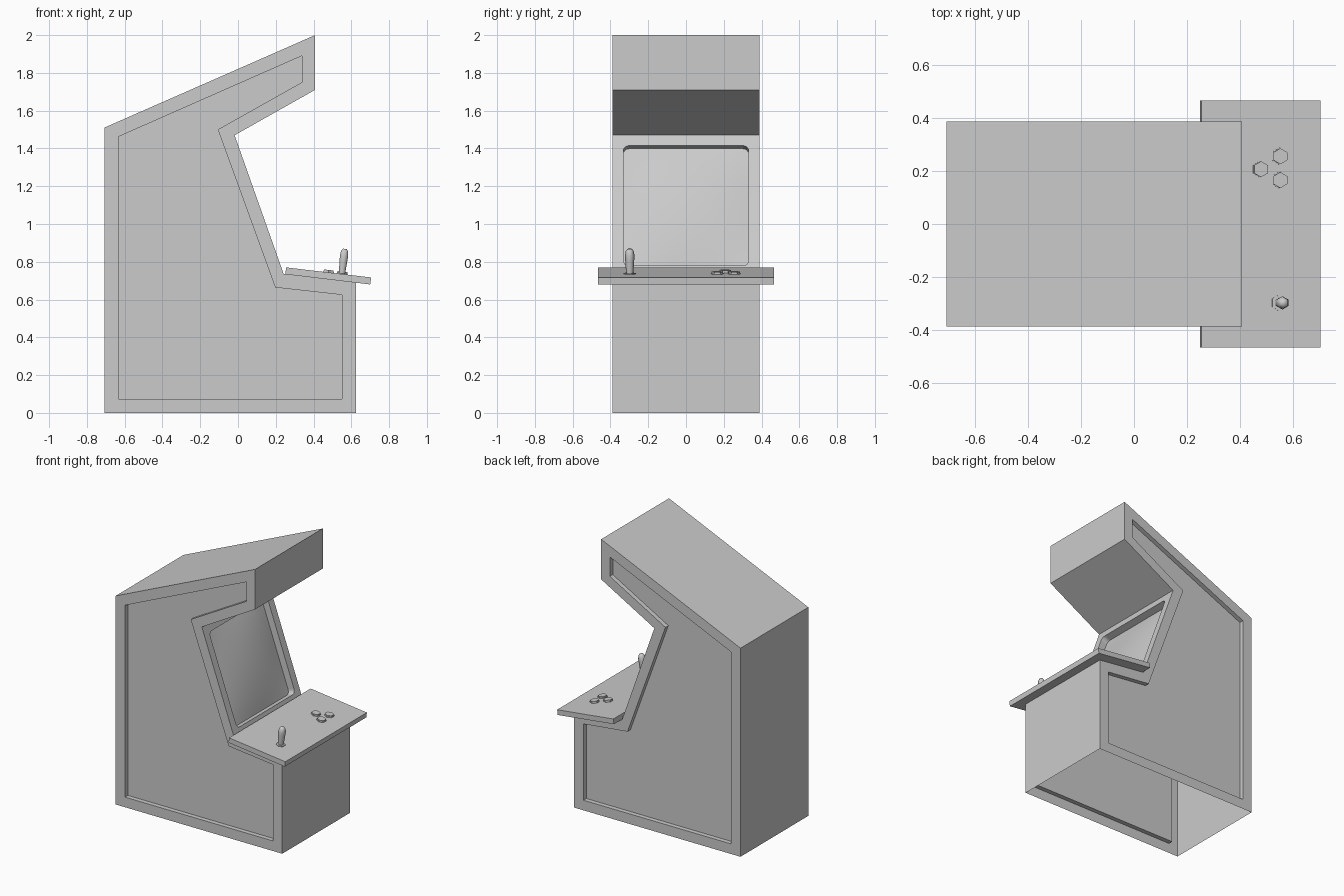
import bpy, bmesh, math
from mathutils import Matrix, Vector

if "Cube" in bpy.data.objects:
    bpy.data.objects.remove(bpy.data.objects["Cube"])


def finish(name, bm, smooth=None):
    bmesh.ops.recalc_face_normals(bm, faces=bm.faces)
    mesh = bpy.data.meshes.new(name)
    bm.to_mesh(mesh)
    bm.free()
    obj = bpy.data.objects.new(name, mesh)
    bpy.context.collection.objects.link(obj)
    if smooth:
        bpy.ops.object.select_all(action='DESELECT')
        obj.select_set(True)
        bpy.context.view_layer.objects.active = obj
        bpy.ops.object.shade_smooth_by_angle(angle=math.radians(smooth))
    return obj


def prism(name, points, offset):
    """Extrude a planar loop of 3D points by an offset vector."""
    bm = bmesh.new()
    face = bm.faces.new([bm.verts.new(p) for p in points])
    ext = bmesh.ops.extrude_face_region(bm, geom=[face])
    verts = [v for v in ext['geom'] if isinstance(v, bmesh.types.BMVert)]
    bmesh.ops.translate(bm, vec=offset, verts=verts)
    # keep the starting cap so that the solid is closed
    if not any(f.is_valid and all(v not in verts for v in f.verts) for f in bm.faces):
        start = [v for v in bm.verts if v not in verts]
        bmesh.ops.contextual_create(bm, geom=start)
    return finish(name, bm)


def side_prism(name, profile, y0, y1):
    return prism(name, [(x, y0, z) for x, z in profile], (0, y1 - y0, 0))


def lathe(name, profile, sides, matrix, smooth=None):
    """Stack rings (radius, height) into a closed turned part."""
    bm = bmesh.new()
    rings = []
    for r, h in profile:
        angles = [math.pi / 2 + math.tau * i / sides for i in range(sides)]
        rings.append([bm.verts.new((r * math.cos(a), r * math.sin(a), h)) for a in angles])
    for a, b in zip(rings, rings[1:]):
        for i in range(sides):
            j = (i + 1) % sides
            bm.faces.new((a[i], a[j], b[j], b[i]))
    bm.faces.new(rings[0])
    bm.faces.new(rings[-1])
    bm.transform(matrix)
    return finish(name, bm, smooth)


def cut(obj, cutter):
    """Subtract the cutter, bake the result and discard the cutter."""
    cutter.hide_render = True
    mod = obj.modifiers.new("cut", 'BOOLEAN')
    mod.operation = 'DIFFERENCE'
    mod.solver = 'EXACT'
    mod.object = cutter
    graph = bpy.context.evaluated_depsgraph_get()
    mesh = bpy.data.meshes.new_from_object(obj.evaluated_get(graph))
    obj.modifiers.clear()
    obj.data = mesh
    bpy.data.objects.remove(cutter)


# Cabinet body
W = 0.388
outer = [(-0.708, 0), (0.626, 0), (0.626, 0.691), (0.242, 0.735),
         (-0.018, 1.47), (0.408, 1.71), (0.408, 2.0), (-0.708, 1.51)]
cabinet = side_prism("cabinet", outer, -W, W)

# Recessed side panels
inner = [(-0.633, 0.073), (0.55, 0.073), (0.55, 0.625), (0.197, 0.664),
         (-0.107, 1.5), (0.338, 1.75), (0.338, 1.89), (-0.633, 1.462)]
for side, s in (("front", -1), ("back", 1)):
    cut(cabinet, side_prism(side + "_recess_cutter", inner, s * (W - 0.033), s * (W + 0.05)))

# Screen opening with rounded corners, in the frame of the sloping face
up = Vector((-0.26, 0, 0.735)).normalized()
out = Vector((up.z, 0, -up.x))
centre = Vector((0.1138, 0, 1.0975))
HU, HV, R = 0.332, 0.337, 0.03


def on_slope(u, v, n):
    return centre + Vector((0, u, 0)) + up * v + out * n


loop = []
for k, (su, sv) in enumerate(((1, 1), (-1, 1), (-1, -1), (1, -1))):
    for i in range(5):
        a = math.pi / 2 * (k + i / 4)
        loop.append(on_slope(su * (HU - R) + R * math.cos(a),
                             sv * (HV - R) + R * math.sin(a), -0.055))
cut(cabinet, prism("screen_opening_cutter", loop, out * 0.15))

# Hollow shell: open underside, and the glass replaces the opening's floor
bm = bmesh.new()
bm.from_mesh(cabinet.data)
doomed = []
for f in bm.faces:
    underside = all(v.co.z < 1e-4 for v in f.verts)
    floor = all(abs((v.co - centre).dot(out) + 0.055) < 1e-3 and abs(v.co.y) < 0.34
                for v in f.verts)
    if underside or floor:
        doomed.append(f)
bmesh.ops.delete(bm, geom=doomed, context='FACES')
bm.to_mesh(cabinet.data)
bm.free()

# Bulging screen glass
bm = bmesh.new()
bmesh.ops.create_grid(bm, x_segments=14, y_segments=14, size=1)
for v in bm.verts:
    u, w = v.co.x, v.co.y
    v.co = on_slope(u * HU, w * HV, -0.05 + 0.03 * (1 - u * u) * (1 - w * w))
screen = finish("screen", bm, 40)
if screen.data.polygons[0].normal.dot(out) < 0:
    screen.data.flip_normals()

# Control panel
panel = [(0.255, 0.77), (0.705, 0.717), (0.70, 0.68), (0.25, 0.734)]
side_prism("control_panel", panel, -0.466, 0.467)
tilt = math.atan2(0.053, 0.45)


def on_panel(x, y):
    z = 0.77 - (x - 0.255) * math.tan(tilt)
    return Matrix.Translation((x, y, z)) @ Matrix.Rotation(tilt, 4, 'Y')


# Buttons with collars
for i, (x, y) in enumerate(((0.479, 0.207), (0.552, 0.256), (0.552, 0.166))):
    m = on_panel(x, y)
    lathe(f"button_collar_{i}", [(0.033, -0.01), (0.033, 0.005)], 6, m)
    lathe(f"button_{i}", [(0.03, 0), (0.03, 0.013)], 6, m)

# Joystick
m = on_panel(0.55, -0.298)
lathe("joystick_base", [(0.032, -0.01), (0.032, 0.005)], 6, m)
lathe("joystick", [(0.019, 0), (0.021, 0.03), (0.024, 0.075), (0.025, 0.1),
                   (0.021, 0.122), (0.012, 0.134)], 6, m, 65)
